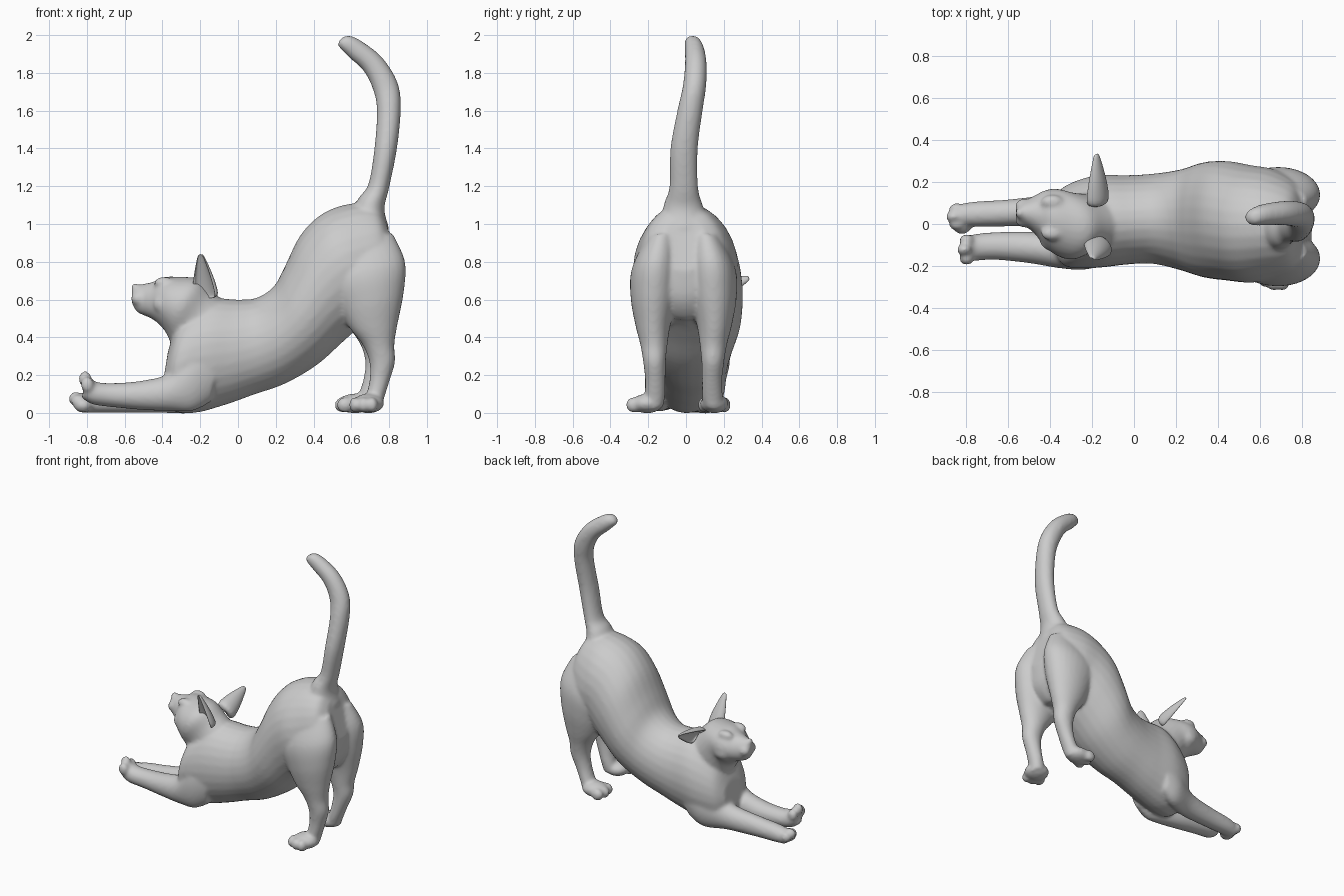
import bpy, bmesh, math
from mathutils import Vector, Matrix


def spline(rows, steps=5):
    """Catmull-Rom interpolation of section rows."""
    out = []
    for i in range(len(rows) - 1):
        p = [rows[max(0, min(len(rows) - 1, i + k))] for k in (-1, 0, 1, 2)]
        for s in range(steps):
            t = s / steps
            out.append([0.5 * (2 * b + (c - a) * t + (2 * a - 5 * b + 4 * c - d) * t * t
                               + (3 * b - a - 3 * c + d) * t ** 3) for a, b, c, d in zip(*p)])
    return out + [list(rows[-1])]


def skin(bm, rings):
    loops = [[bm.verts.new(p) for p in r] for r in rings]
    n = len(loops[0])
    for a, b in zip(loops, loops[1:]):
        for i in range(n):
            bm.faces.new((a[i], a[(i + 1) % n], b[(i + 1) % n], b[i]))
    bm.faces.new(loops[0])
    bm.faces.new(loops[-1])


def loft(bm, rows, n=28):
    """Rows: profile edge 1 (x, z), profile edge 2 (x, z), centre y, half width."""
    rings = []
    for x1, z1, x2, z2, y, w in spline(rows):
        ring = []
        for k in range(n):
            a = 2 * math.pi * k / n
            c, s = math.cos(a) / 2, math.sin(a)
            ring.append(((x1 + x2) / 2 + (x1 - x2) * c, y + w * s, (z1 + z2) / 2 + (z1 - z2) * c))
        rings.append(ring)
    skin(bm, rings)


def blob(bm, pos, size, turn=0):
    m = Matrix.Translation(pos) @ Matrix.Rotation(turn, 4, 'Z') @ Matrix.Diagonal((*size, 1))
    bmesh.ops.create_uvsphere(bm, u_segments=20, v_segments=12, radius=1, matrix=m)


def finish(name, bm):
    bmesh.ops.recalc_face_normals(bm, faces=bm.faces)
    for f in bm.faces:
        f.smooth = True
    me = bpy.data.meshes.new(name)
    bm.to_mesh(me)
    bm.free()
    ob = bpy.data.objects.new(name, me)
    bpy.context.collection.objects.link(ob)
    return ob


bm = bmesh.new()

# torso, chest to rump
loft(bm, [(-.37, .33, -.40, .14, 0, .11), (-.30, .50, -.36, .02, -.01, .19),
          (-.15, .60, -.23, .0, .01, .22), (0, .60, -.06, .045, .02, .213),
          (.10, .61, .08, .095, .025, .215), (.19, .67, .25, .155, .02, .24),
          (.25, .78, .42, .255, .02, .275), (.33, .94, .56, .38, .015, .285),
          (.44, 1.05, .68, .48, 0, .28), (.58, 1.105, .76, .50, 0, .26),
          (.72, 1.10, .83, .60, -.01, .21), (.78, 1.03, .85, .75, -.01, .13)])

# tail
loft(bm, [(.58, 1.03, .80, .98, -.01, .13), (.64, 1.14, .775, 1.08, -.015, .10),
          (.69, 1.21, .80, 1.19, -.012, .076), (.722, 1.40, .842, 1.40, -.01, .073),
          (.735, 1.60, .862, 1.61, .022, .067), (.715, 1.71, .845, 1.75, .045, .062),
          (.665, 1.81, .765, 1.88, .052, .058), (.59, 1.88, .66, 1.965, .045, .052),
          (.545, 1.925, .59, 1.998, .035, .042), (.525, 1.95, .545, 1.985, .032, .02)])

# neck and head
loft(bm, [(-.05, .57, -.24, .28, 0, .14), (-.13, .64, -.345, .36, 0, .145),
          (-.21, .71, -.385, .43, -.01, .16), (-.31, .72, -.425, .475, .01, .158),
          (-.39, .72, -.46, .50, .03, .13), (-.445, .695, -.495, .515, .045, .092),
          (-.505, .682, -.53, .53, .052, .062), (-.545, .672, -.55, .555, .052, .046),
          (-.562, .65, -.562, .58, .052, .025)])
blob(bm, (-.545, .052, .665), (.022, .025, .022))
for s in (-1, 1):
    # muzzle pads, cheeks and brows
    blob(bm, (-.525, .052 + s * .034, .605), (.042, .036, .038))
    blob(bm, (-.38, .02 + s * .10, .575), (.07, .05, .06))
    blob(bm, (-.39, .03 + s * .075, .69), (.055, .035, .03))

# hind legs: far leg reuses the near leg, mirrored and stepped slightly forward
hind = [(.47, .86, .82, .95, -.13, .09), (.46, .70, .885, .80, -.16, .13),
        (.53, .56, .878, .64, -.17, .122), (.59, .45, .845, .47, -.175, .092),
        (.66, .36, .828, .36, -.17, .072), (.695, .27, .832, .27, -.167, .06),
        (.697, .18, .803, .17, -.163, .054), (.68, .10, .775, .08, -.165, .055),
        (.66, .05, .76, .02, -.17, .05)]
loft(bm, hind)
loft(bm, [(a - .12 * max(0, .45 - b), b, c - .12 * max(0, .45 - d), d, -y - .025, w)
          for a, b, c, d, y, w in hind])
# hind feet with toes
blob(bm, (.69, -.205, .05), (.085, .085, .052))
blob(bm, (.62, .15, .05), (.095, .075, .052))
for k in (-1, 0, 1):
    blob(bm, (.665 + k * .045, -.275 + abs(k) * .01 - k * .01, .042), (.032, .045, .042))
    blob(bm, (.555 + abs(k) * .012, .15 + k * .055, .042), (.045, .032, .042))

# front legs: near one lifted at the paw, far one flat on the ground
loft(bm, [(-.10, .40, -.14, .06, -.12, .07), (-.24, .36, -.24, .01, -.14, .078),
          (-.36, .215, -.36, .01, -.13, .08), (-.50, .172, -.50, .015, -.112, .075),
          (-.66, .158, -.66, .03, -.105, .066), (-.75, .165, -.77, .045, -.112, .064),
          (-.79, .195, -.83, .08, -.118, .055)])
loft(bm, [(-.10, .38, -.14, .06, .14, .07), (-.24, .30, -.24, .0, .12, .085),
          (-.40, .18, -.40, .0, .07, .075), (-.60, .14, -.60, .0, .053, .064),
          (-.76, .12, -.76, .0, .047, .06), (-.84, .10, -.84, .0, .042, .05)])
for k in (-1, 0, 1):
    blob(bm, (-.81 + abs(k) * .012, -.122 + k * .045, .18 - abs(k) * .03), (.036, .029, .042))
    blob(bm, (-.86 + abs(k) * .015, .035 + k * .038, .075 - abs(k) * .015), (.038, .027, .038))
blob(bm, (-.82, .0, .04), (.05, .05, .04))

# fuse into one soft skin
body = finish("cat_body", bm)
rm = body.modifiers.new("fuse", 'REMESH')
rm.mode = 'VOXEL'
rm.voxel_size = .011
rm.use_smooth_shade = True
sm = body.modifiers.new("soften", 'SMOOTH')
sm.factor = .5
sm.iterations = 9


def ear(name, base, tip, opening):
    """Hollow crescent cone from base to tip."""
    base, tip = Vector(base), Vector(tip)
    up = (tip - base).normalized()
    front = Vector(opening)
    front = (front - up * front.dot(up)).normalized()
    side = up.cross(front)
    rings = []
    for t, r in ((0, .078), (.25, .072), (.5, .058), (.75, .038), (.93, .022), (1, .012)):
        c = base.lerp(tip, t)
        outer = [(r * math.sin(a), -.75 * r * math.cos(a))
                 for a in (math.radians(d) for d in range(-100, 101, 25))]
        inner = [(x * .8, y * .55 + .004) for x, y in reversed(outer)]
        rings.append([c + side * x + front * y for x, y in outer + inner])
    bm = bmesh.new()
    skin(bm, rings)
    finish(name, bm).modifiers.new("smooth", 'SUBSURF').levels = 2


ear("near_ear", (-.17, -.10, .60), (-.198, -.165, .84), (-.45, -.9, 0))
ear("far_ear", (-.18, .09, .62), (-.18, .335, .715), (-.75, .2, -.5))
